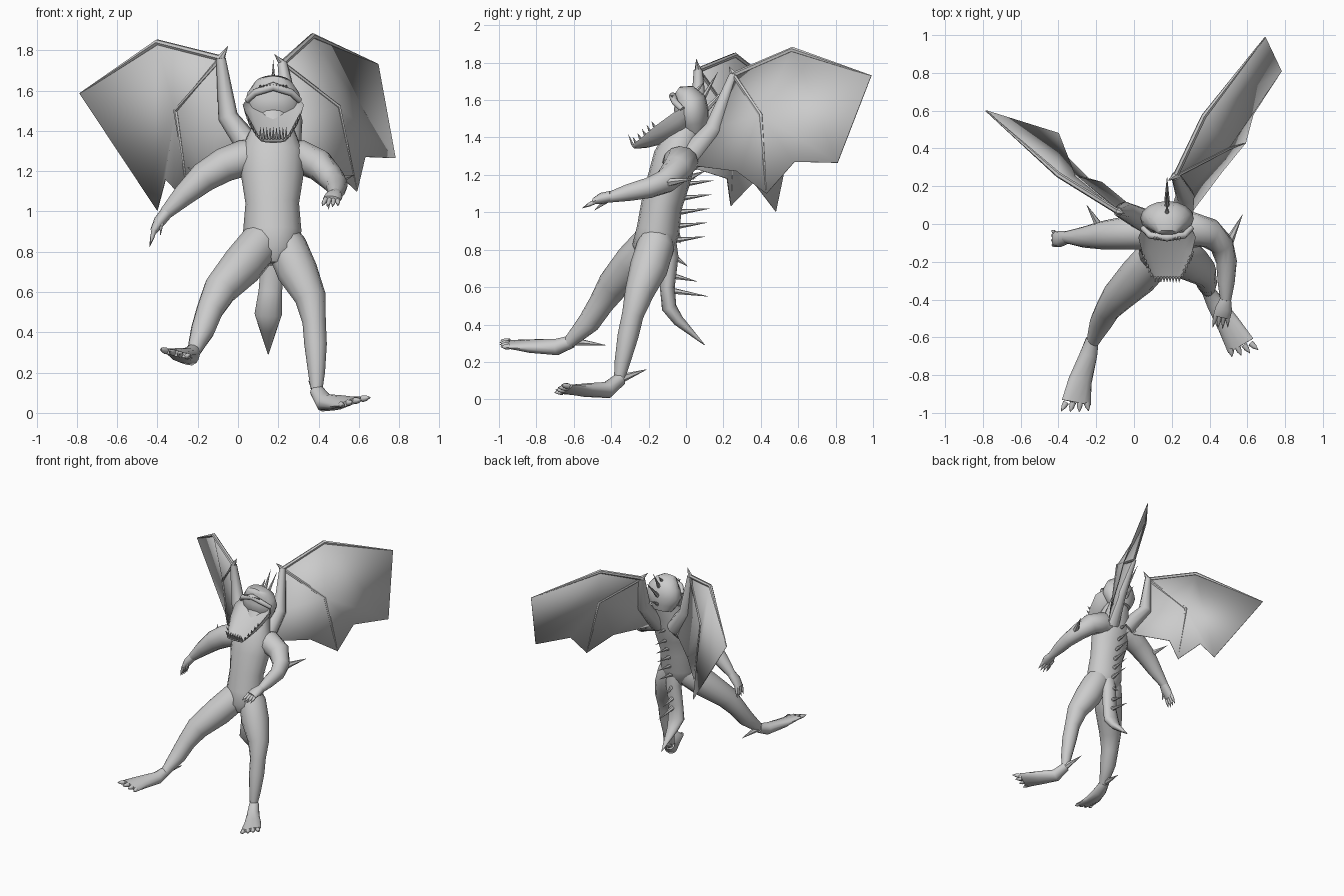
import bpy
import bmesh
import math
from mathutils import Vector

cube = bpy.data.objects.get("Cube")
if cube:
    bpy.data.objects.remove(cube)

MID = .175
X_AXIS, Y_AXIS, Z_AXIS = Vector((1, 0, 0)), Vector((0, 1, 0)), Vector((0, 0, 1))


def finish(name, bm, angle=50):
    """Turn a bmesh into a smooth-shaded object."""
    bmesh.ops.recalc_face_normals(bm, faces=bm.faces)
    mesh = bpy.data.meshes.new(name)
    bm.to_mesh(mesh)
    bm.free()
    obj = bpy.data.objects.new(name, mesh)
    bpy.context.collection.objects.link(obj)
    bpy.ops.object.select_all(action="DESELECT")
    obj.select_set(True)
    bpy.context.view_layer.objects.active = obj
    bpy.ops.object.shade_smooth_by_angle(angle=math.radians(angle))
    return obj


def add_tube(bm, stations, across=X_AXIS, sides=12, upper=1):
    """Loft ellipses along stations of (x, y, z, half_width[, half_depth])."""
    centres = [Vector(s[:3]) for s in stations]
    rings = []
    for i, station in enumerate(stations):
        ahead = centres[min(i + 1, len(centres) - 1)]
        behind = centres[max(i - 1, 0)]
        tangent = (ahead - behind).normalized()
        u = (across - tangent * across.dot(tangent)).normalized()
        v = tangent.cross(u)
        ring = []
        for k in range(sides):
            a = math.tau * k / sides
            lift = math.sin(a) * station[-1]
            if lift > 0:
                lift *= upper
            ring.append(bm.verts.new(centres[i] + u * math.cos(a) * station[3] + v * lift))
        rings.append(ring)
    for low, high in zip(rings, rings[1:]):
        for k in range(sides):
            n = (k + 1) % sides
            bm.faces.new((low[k], low[n], high[n], high[k]))
    bm.faces.new(rings[0][::-1])
    bm.faces.new(rings[-1])


def tube(name, stations, across=X_AXIS, sides=12, upper=1):
    bm = bmesh.new()
    add_tube(bm, stations, across, sides, upper)
    return finish(name, bm)


def spikes(name, pairs, radius):
    """Several thin cones, each from a base point to a tip."""
    bm = bmesh.new()
    for base, tip in pairs:
        add_tube(bm, [(*base, radius), (*tip, radius * .04)], Vector((.6, .5, .62)), 6)
    return finish(name, bm)


def digits(name, root, tip, across, count, spread, radius):
    """A fan of knuckled, clawed fingers or toes."""
    root, tip = Vector(root), Vector(tip)
    bm = bmesh.new()
    for k in range(count):
        side = 2 * k / (count - 1) - 1
        start = root + across * side * spread * .75
        end = tip + across * side * spread
        end += (root - tip) * .15 * abs(side)
        middle = start.lerp(end, .5)
        add_tube(bm, [(*start, radius), (*middle, radius * .8), (*end, radius * .06)],
                 across, 8)
    return finish(name, bm)


# Torso, neck and tail
tube("torso", [
    (MID, -.19, .74, .05, .06), (MID, -.18, .8, .12, .11), (.17, -.15, .9, .145, .115),
    (.17, -.13, 1.04, .133, .11), (.17, -.09, 1.18, .155, .115), (.17, -.06, 1.29, .158, .115),
    (.17, -.03, 1.37, .125, .1), (MID, .01, 1.45, .09, .085), (MID, .03, 1.52, .08, .07)], sides=16)
tube("tail", [
    (MID, -.12, .9, .06), (MID, -.09, .76, .06, .05), (.16, -.1, .6, .058, .04),
    (.15, -.09, .49, .068, .04), (.15, -.04, .42, .045, .03), (.15, .1, .29, .002)])

# Head with a wide open mouth
tube("skull", [
    (MID, .05, 1.42, .08, .06), (MID, .04, 1.47, .115, .08), (MID, .03, 1.53, .142, .093),
    (MID, .02, 1.59, .128, .09), (MID, -.01, 1.63, .095, .065), (MID, -.045, 1.655, .055, .02)], sides=16)
tube("lower_jaw", [
    (MID, .02, 1.58, .11, .1), (MID, -.07, 1.53, .152, .13), (MID, -.16, 1.465, .13, .115),
    (MID, -.25, 1.39, .09, .06), (MID, -.29, 1.355, .068, .02)], sides=16, upper=-.4)
tube("upper_lip", [
    (MID - .13, -.02, 1.55, .015), (MID - .09, -.06, 1.59, .018), (MID, -.07, 1.62, .022),
    (MID + .09, -.06, 1.59, .018), (MID + .13, -.02, 1.55, .015)], Z_AXIS, 8)
for label, side in (("right", -1), ("left", 1)):
    x = MID + side * .07
    tube(label + "_brow", [(x, .08, 1.59, .015), (x, .03, 1.625, .03, .02),
                           (x - side * .02, -.02, 1.64, .008)], sides=8)

# Teeth along the jaw front, its sides and the upper lip
teeth = []
for k in range(-4, 5):
    x = MID + k * .016
    teeth.append(((x, -.285, 1.36), (x, -.31, 1.42)))
    teeth.append(((x, -.07, 1.62), (x, -.09, 1.63)))
for side in (-1, 1):
    for k in range(5):
        rim = Vector((MID + side * .08, -.27, 1.375)).lerp(
            Vector((MID + side * .125, -.17, 1.46)), k / 4)
        teeth.append((rim, rim + Vector((side * .008, -.015, .028))))
spikes("teeth", teeth, .008)

# Crest, back and tail spines
spines = [
    ((MID, .04, 1.63), (MID, .1, 1.7)), ((MID, .08, 1.59), (MID, .17, 1.75)),
    ((MID, .1, 1.54), (MID, .25, 1.7)), ((MID, .09, 1.47), (MID, .2, 1.54))]
for k in range(5):
    y, z = -k * .012, 1.15 - k * .075
    spines.append(((.17, y - .02, z), (.17, y + .15, z + .02)))
for y, z, reach, drop in ((.02, 1.25, .1, 0), (-.06, .76, .07, .05),
                          (-.07, .66, .13, .03), (-.07, .58, .19, .03)):
    spines.append(((.165, y, z), (.165, y + reach, z - drop)))
spikes("back_spines", spines, .017)

# Arms
tube("right_arm", [
    (.12, -.04, 1.28, .08), (.03, -.04, 1.265, .095, .09), (-.07, -.05, 1.23, .085),
    (-.17, -.06, 1.17, .075), (-.27, -.07, 1.08, .055), (-.36, -.07, .99, .032)], Y_AXIS)
tube("left_arm", [
    (.2, -.05, 1.27, .07), (.31, -.03, 1.27, .085, .095), (.4, -.05, 1.23, .08),
    (.465, -.11, 1.165, .065), (.49, -.2, 1.13, .055), (.488, -.31, 1.105, .045),
    (.485, -.41, 1.08, .028)], Z_AXIS)
tube("right_hand", [(-.35, -.07, 1, .032), (-.39, -.08, .95, .043, .03),
                    (-.42, -.08, .9, .04, .018)], Y_AXIS)
tube("left_hand", [(.485, -.4, 1.085, .03), (.475, -.45, 1.075, .045, .03),
                   (.465, -.49, 1.06, .045, .018)])
digits("right_fingers", (-.415, -.08, .91), (-.44, -.07, .82), Y_AXIS, 4, .04, .013)
digits("left_fingers", (.465, -.48, 1.06), (.455, -.56, 1.02), X_AXIS, 4, .04, .013)
spikes("thumbs", [((-.38, -.1, .95), (-.385, -.12, .88)),
                  ((.45, -.43, 1.06), (.45, -.49, 1.01))], .015)
spikes("elbow_spikes", [((-.18, -.02, 1.17), (-.25, .1, 1.22)),
                        ((.5, -.1, 1.16), (.575, .05, 1.18))], .025)

# Legs
tube("right_leg", [
    (.17, -.14, .95, .06), (.11, -.18, .84, .105), (.02, -.28, .73, .105),
    (-.09, -.39, .61, .085), (-.14, -.455, .51, .067), (-.175, -.52, .41, .06),
    (-.205, -.59, .34, .042), (-.22, -.63, .3, .032)])
tube("left_leg", [
    (.19, -.14, .95, .06), (.24, -.16, .83, .1), (.295, -.2, .7, .102),
    (.36, -.25, .57, .078), (.378, -.285, .45, .058), (.385, -.31, .34, .056),
    (.39, -.34, .2, .042), (.39, -.355, .12, .03)])

# Feet with splayed claws and a heel spur
for label, across, heel, spur, sole, ball, toe in (
        ("right", Vector((.97, 0, -.24)), (-.22, -.61, .31), (-.2, -.43, .29),
         (-.24, -.69, .28), (-.285, -.83, .285), (-.305, -.945, .295)),
        ("left", Vector((.93, .25, .27)), (.39, -.35, .11), (.35, -.21, .16),
         (.43, -.42, .05), (.5, -.53, .05), (.565, -.645, .055))):
    tube(label + "_foot", [(*heel, .035), (*sole, .048, .045), (*ball, .064, .034),
                           (*toe, .08, .014)], across)
    end = Vector(toe) + (Vector(toe) - Vector(ball)).normalized() * .055
    digits(label + "_toes", toe, end, across, 4, .075, .017)
    spikes(label + "_heel_spur", [(heel, spur)], .025)


def wing(label, p):
    """Arm, finger bones and scalloped membrane from named points."""
    tube(label + "_wing_arm", [(*p["shoulder"], .07), (*p["elbow"], .05),
                               (*p["wrist"], .024)], Y_AXIS, 8)
    spikes(label + "_wing_thumb", [(p["wrist"], p["thumb"])], .02)
    for finger, joints, r in (("leading", ("wrist", "bend", "tip"), .015),
                              ("inner", ("wrist", "knuckle", "inner_tip"), .012)):
        stations = [(*p[j], r if i < len(joints) - 1 else .003)
                    for i, j in enumerate(joints)]
        tube(label + "_wing_" + finger + "_finger", stations, Vector((.3, .2, .9)), 6)
    bm = bmesh.new()
    verts = {key: bm.verts.new(co) for key, co in p.items()
             if key not in ("shoulder", "thumb")}
    for face in ("bend tip low_tip", "wrist bend knuckle", "bend low_tip knuckle",
                 "knuckle low_tip notch", "knuckle notch inner_tip",
                 "wrist knuckle elbow", "elbow knuckle inner_notch",
                 "knuckle inner_tip inner_notch", "elbow inner_notch flank"):
        bm.faces.new([verts[key] for key in face.split()])
    sheet = finish(label + "_wing_membrane", bm, 40)
    solid = sheet.modifiers.new("thickness", "SOLIDIFY")
    solid.thickness = .006
    solid.offset = 0


# Wings, each in its own pose
wing("left", dict(
    shoulder=(.24, .0, 1.27), elbow=(.27, .15, 1.45), wrist=(.22, .255, 1.735),
    thumb=(.18, .23, 1.78), bend=(.37, .57, 1.87), tip=(.695, .99, 1.73),
    low_tip=(.78, .81, 1.265), notch=(.63, .58, 1.27), knuckle=(.5, .4, 1.52),
    inner_tip=(.59, .43, 1.1), inner_notch=(.46, .27, 1.22), flank=(.28, .03, 1.25)))
wing("right", dict(
    shoulder=(.09, .0, 1.28), elbow=(-.05, .07, 1.47), wrist=(-.085, .065, 1.76),
    thumb=(-.05, .055, 1.82), bend=(-.4, .26, 1.84), tip=(-.785, .6, 1.585),
    low_tip=(-.4, .48, 1.005), notch=(-.36, .36, 1.16), knuckle=(-.31, .25, 1.5),
    inner_tip=(-.24, .24, 1.035), inner_notch=(-.17, .22, 1.18), flank=(.06, .03, 1.24)))
